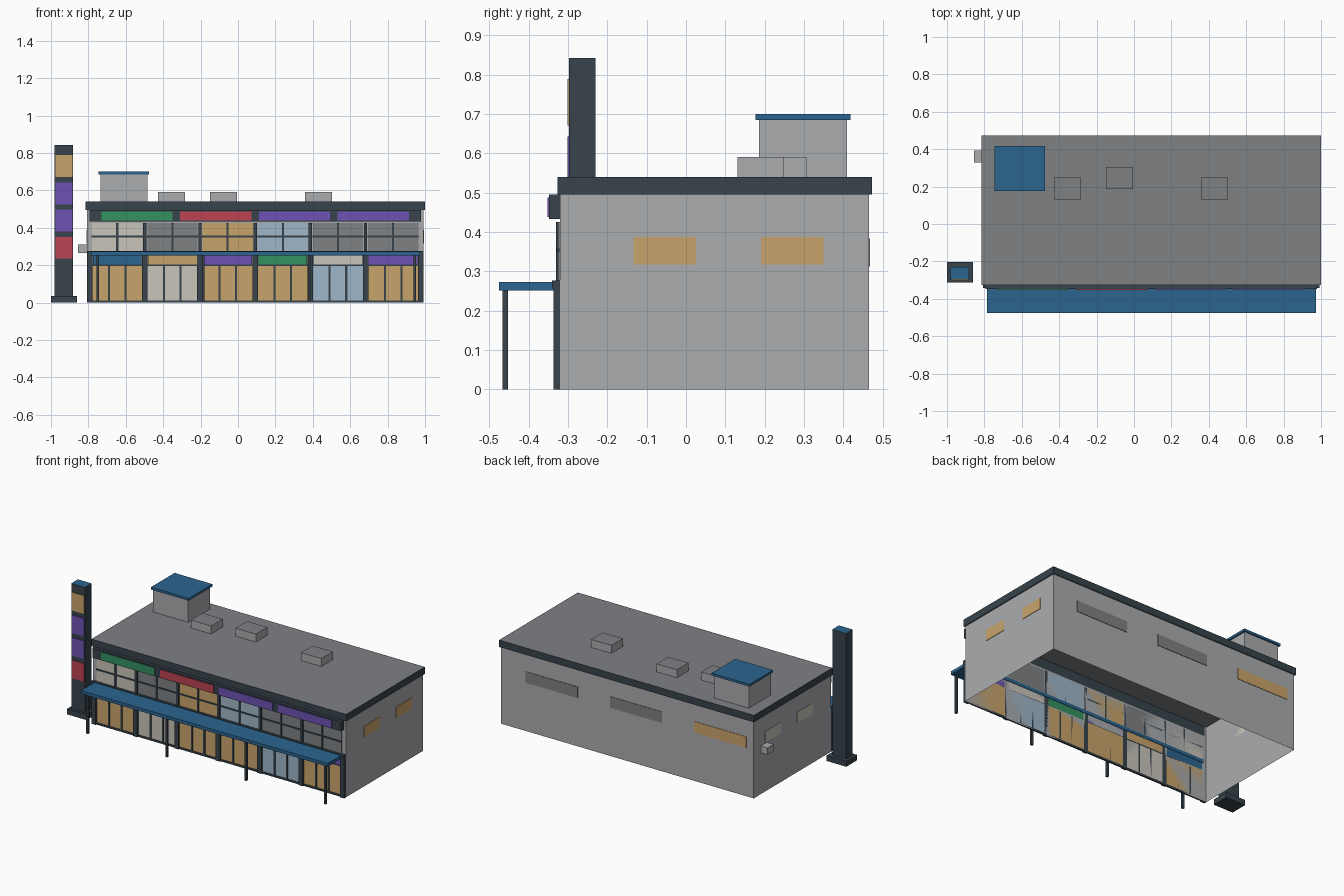
import bpy, bmesh

if "Cube" in bpy.data.objects:
    bpy.data.objects.remove(bpy.data.objects["Cube"])


def mat(name, hexcol):
    m = bpy.data.materials.new(name)
    c = [int(hexcol[i:i + 2], 16) / 255 for i in (0, 2, 4)]
    m.diffuse_color = [v / 12.92 if v < 0.04 else ((v + 0.055) / 1.055) ** 2.4 for v in c] + [1]
    m.use_nodes = True
    m.node_tree.nodes["Principled BSDF"].inputs["Base Color"].default_value = m.diffuse_color
    return m


WALL = mat("wall_grey", "ABACAF")
ROOF = mat("roof_grey", "7E8184")
DARK = mat("dark_trim", "37434B")
BLUE = mat("canopy_blue", "2B6590")
TAN = mat("warm_tan", "C9A56B")
BEIGE = mat("pale_beige", "C9C5BB")
SKY = mat("pale_blue", "A0B7CA")
PURPLE = mat("purple", "7052B5")
RED = mat("red", "BE4454")
GREEN = mat("green", "349161")


def box(name, x, y, z, material, top=None, bottom=None, drop=()):
    """Box from (min, max) ranges; optional top/bottom colours; drop = z directions of faces to leave open."""
    bm = bmesh.new()
    bmesh.ops.create_cube(bm, size=1)
    for v in bm.verts:
        v.co = [r[0] + (c + 0.5) * (r[1] - r[0]) for r, c in zip((x, y, z), v.co)]
    bm.normal_update()
    mats = [material, top or material, bottom or material]
    for f in bm.faces:
        if f.normal.z > 0.5:
            f.material_index = 1
        elif f.normal.z < -0.5:
            f.material_index = 2
    gone = [f for f in bm.faces if round(f.normal.z) in drop]
    if gone:
        bmesh.ops.delete(bm, geom=gone, context='FACES_ONLY')
    me = bpy.data.meshes.new(name)
    bm.to_mesh(me)
    bm.free()
    for m in mats:
        me.materials.append(m)
    ob = bpy.data.objects.new(name, me)
    bpy.context.collection.objects.link(ob)
    return ob


def span(c, w):
    return (c - w / 2, c + w / 2)


X0, X1, Y0, Y1 = -0.808, 0.992, -0.32, 0.465

# Hollow wall shell and roof slab
box("wall_shell", (X0, X1), (Y0, Y1), (0, 0.495), WALL, drop=(1, -1))
box("roof_slab", (X0 - 0.007, 1.0), (-0.327, 0.473), (0.495, 0.54), DARK, ROOF, ROOF)

# Rooftop stair house and equipment boxes
box("stair_house", (-0.735, -0.485), (0.185, 0.409), (0.54, 0.685), WALL)
box("stair_house_cap", (-0.745, -0.475), (0.177, 0.418), (0.685, 0.7), BLUE)
for cx, cy in ((-0.355, 0.19), (-0.077, 0.247), (0.43, 0.19)):
    box("roof_unit", span(cx, 0.145), span(cy, 0.118), (0.54, 0.591), WALL, ROOF)
box("wall_unit", (-0.855, X0), (0.33, 0.393), (0.265, 0.31), WALL)

# Shopfront: six bays on two floors
W = (X1 - X0 - 0.03) / 6
ground = [TAN, BEIGE, TAN, TAN, SKY, TAN]
signs = [BLUE, TAN, PURPLE, GREEN, BEIGE, PURPLE]
upper = [BEIGE, ROOF, TAN, SKY, ROOF, ROOF]
for i in range(7):
    cx = X0 + 0.015 + i * W
    box("ground_column", span(cx, 0.03), (-0.337, Y0), (0, 0.258), DARK)
    if 0 < i < 6:
        box("upper_divider", span(cx, 0.018), (-0.33, Y0), (0.277, 0.425), DARK)
    if i == 6:
        break
    mid = cx + W / 2
    bay = span(mid, W - 0.03)
    box("ground_glass", bay, (-0.325, Y0), (0.012, 0.2), ground[i])
    box("shop_sign", span(mid, W - 0.034), (-0.329, Y0), (0.203, 0.258), signs[i])
    for s in (-1, 1):
        box("ground_mullion", span(mid + s * W * 0.15, 0.011), (-0.33, Y0), (0.012, 0.197), DARK)
    box("sill", bay, (-0.33, Y0), (0, 0.012), DARK)
    box("transom", bay, (-0.33, Y0), (0.195, 0.204), DARK)
    box("upper_glass", span(mid, W - 0.026), (-0.325, Y0), (0.277, 0.425), upper[i])
    box("upper_mullion", span(mid, 0.011), (-0.33, Y0), (0.277, 0.425), DARK)
    box("upper_crossbar", span(mid, W - 0.022), (-0.329, Y0), (0.349, 0.358), DARK)

box("floor_ledge", (X0, X1), (-0.341, Y0), (0.257, 0.277), DARK)

# Upper sign band with coloured panels
box("sign_band", (-0.795, 0.978), (-0.348, Y0), (0.433, 0.496), DARK)
for i, m in enumerate((GREEN, RED, PURPLE, PURPLE)):
    box("band_panel", span(-0.54 + i * 0.421, 0.381), (-0.352, -0.348), (0.438, 0.488), m)

# Canopy on four posts
box("canopy", (-0.785, 0.972), (-0.475, -0.317), (0.252, 0.273), BLUE)
for i in range(4):
    box("canopy_post", span(-0.75 + i * 0.565, 0.014), (-0.466, -0.452), (0, 0.252), DARK)

# Sign tower
box("tower_base", (-1.0, -0.86), (-0.313, -0.203), (0, 0.035), DARK)
box("tower", (-0.98, -0.882), (-0.297, -0.23), (0.035, 0.843), DARK, BLUE)
for i, m in enumerate((TAN, PURPLE, PURPLE, RED)):
    box("tower_panel", (-0.976, -0.886), (-0.301, -0.297), span(0.73 - i * 0.1455, 0.117), m)

# Side and rear windows
for cy in (-0.054, 0.27):
    box("right_window", (X1, X1 + 0.003), span(cy, 0.158), (0.317, 0.388), TAN)
    box("left_window", (X0 - 0.003, X0), span(cy, 0.158), (0.317, 0.388), BEIGE)
for cx, m in ((-0.57, TAN), (0.03, ROOF), (0.63, ROOF)):
    box("rear_window", span(cx, 0.37), (Y1, Y1 + 0.003), (0.312, 0.384), m)
